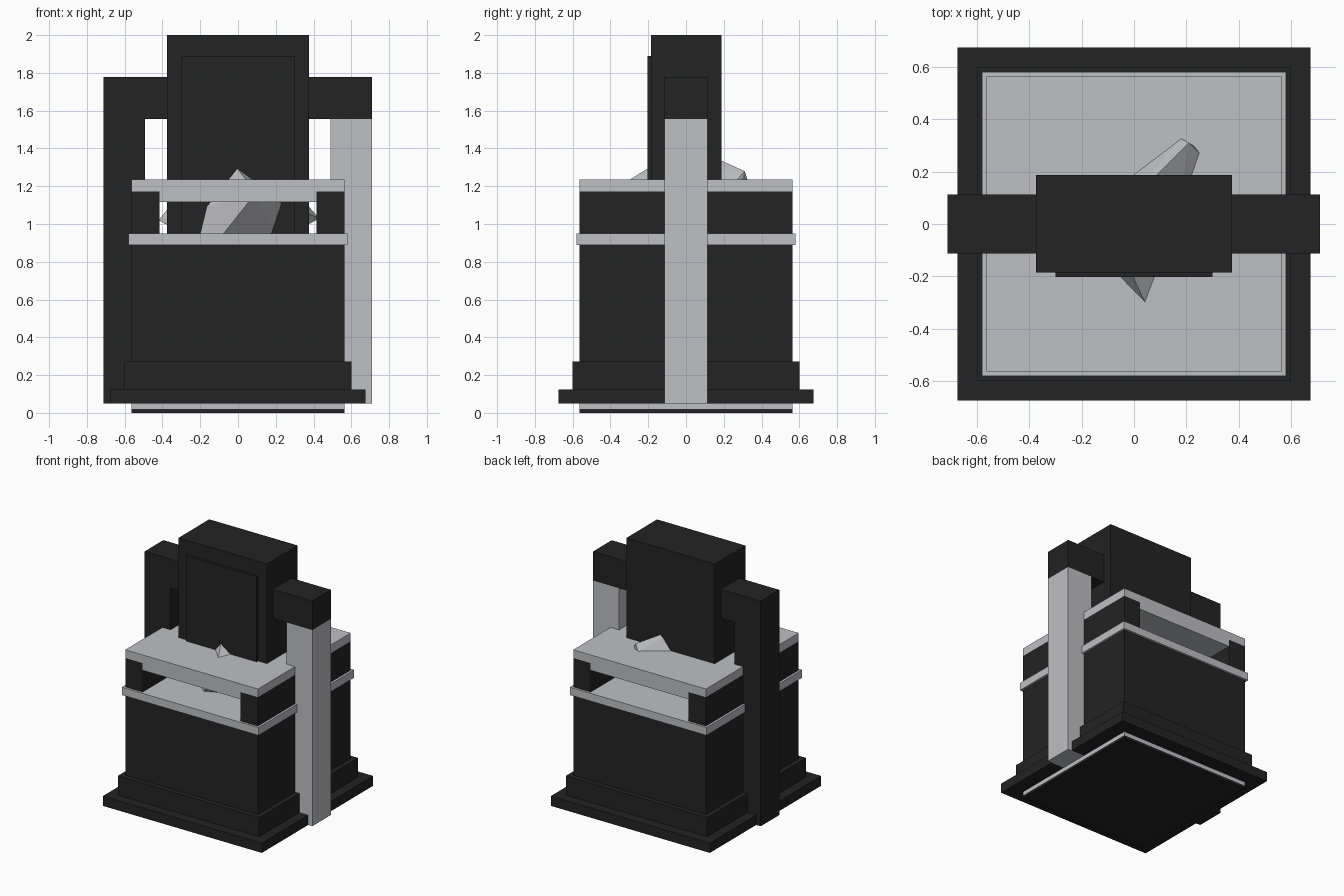
import bpy, bmesh

if "Cube" in bpy.data.objects:
    bpy.data.objects.remove(bpy.data.objects["Cube"])


def material(name, color):
    m = bpy.data.materials.new(name)
    m.diffuse_color = (*color, 1)
    m.use_nodes = True
    m.node_tree.nodes["Principled BSDF"].inputs["Base Color"].default_value = m.diffuse_color
    return m


DARK = material("charcoal", (0.017, 0.017, 0.017))
LIGHT = material("pale_grey", (0.52, 0.525, 0.55))


def finish(name, bm, mat):
    bmesh.ops.recalc_face_normals(bm, faces=bm.faces)
    mesh = bpy.data.meshes.new(name)
    bm.to_mesh(mesh)
    bm.free()
    mesh.materials.append(mat)
    obj = bpy.data.objects.new(name, mesh)
    bpy.context.collection.objects.link(obj)
    return obj


def box(name, x, y, z, mat):
    """Box from (min, max) ranges on each axis."""
    bm = bmesh.new()
    bmesh.ops.create_cube(bm, size=1)
    for v in bm.verts:
        for i, (lo, hi) in enumerate((x, y, z)):
            v.co[i] = lo if v.co[i] < 0 else hi
    return finish(name, bm, mat)


def slab(name, half, z0, z1, mat):
    return box(name, (-half, half), (-half, half), (z0, z1), mat)


# Stacked square base
slab("foot", 0.563, 0.0, 0.02, DARK)
slab("foot_trim", 0.563, 0.02, 0.05, LIGHT)
slab("base_plate", 0.675, 0.05, 0.125, DARK)
slab("plinth", 0.60, 0.125, 0.272, DARK)
slab("body", 0.563, 0.272, 0.89, DARK)
slab("body_trim", 0.58, 0.89, 0.95, LIGHT)

# Open chamber: two side walls under a stepped lid
for side, x in (("left", (-0.563, -0.415)), ("right", (0.415, 0.563))):
    box("chamber_wall_" + side, x, (-0.563, 0.563), (0.95, 1.172), DARK)
slab("lid", 0.563, 1.172, 1.235, LIGHT)
box("lid_step", (-0.415, 0.415), (-0.563, 0.563), (1.117, 1.172), LIGHT)

# Side columns and the beam joining them
box("left_column", (-0.713, -0.493), (-0.113, 0.113), (0.05, 1.555), DARK)
box("right_column", (0.49, 0.71), (-0.113, 0.113), (0.05, 1.555), LIGHT)
box("cross_beam", (-0.713, 0.71), (-0.113, 0.113), (1.555, 1.778), DARK)

# Central head with a raised front panel
box("head", (-0.375, 0.375), (-0.185, 0.187), (0.93, 2.0), DARK)
box("head_panel", (-0.30, 0.30), (-0.203, -0.18), (0.93, 1.89), DARK)

# Faceted crystal running through lid and head
bm = bmesh.new()
for p in ((0.095, -0.41, 1.165), (-0.14, -0.27, 0.87), (-0.10, 0.0, 1.42),
          (-0.42, 0.0, 1.02), (0.43, 0.10, 1.03), (0.21, 0.31, 1.28),
          (0.18, 0.325, 1.235), (0.27, 0.27, 1.15), (0.20, -0.15, 0.90),
          (0.20, 0.25, 0.90), (-0.20, 0.20, 0.90)):
    bm.verts.new(p)
hull = bmesh.ops.convex_hull(bm, input=bm.verts)
loose = [v for v in bm.verts if not v.link_faces]
bmesh.ops.delete(bm, geom=loose, context="VERTS")
finish("crystal", bm, LIGHT)
